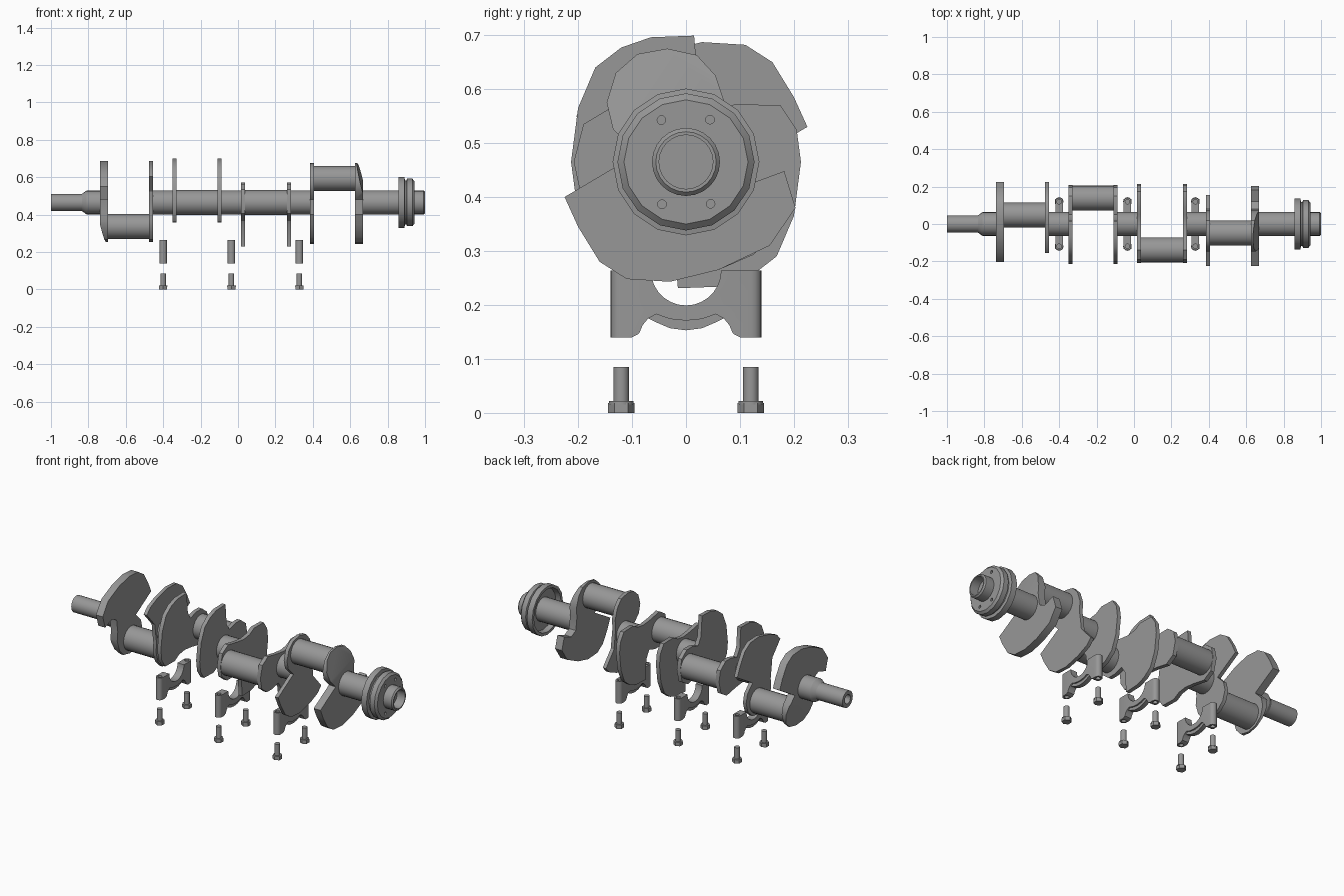
import bpy, bmesh, math
from mathutils import Vector

if "Cube" in bpy.data.objects:
    bpy.data.objects.remove(bpy.data.objects["Cube"])

AXIS = 0.465   # height of the crank axis
steel = bpy.data.materials.new("dark_steel")
steel.diffuse_color = (0.31, 0.31, 0.31, 1)
steel.use_nodes = True
steel.node_tree.nodes["Principled BSDF"].inputs["Base Color"].default_value = steel.diffuse_color


def finish(bm, name, smooth=True):
    bmesh.ops.recalc_face_normals(bm, faces=bm.faces)
    me = bpy.data.meshes.new(name)
    bm.to_mesh(me)
    bm.free()
    me.materials.append(steel)
    ob = bpy.data.objects.new(name, me)
    bpy.context.collection.objects.link(ob)
    if smooth:
        bpy.ops.object.select_all(action='DESELECT')
        ob.select_set(True)
        bpy.context.view_layer.objects.active = ob
        bpy.ops.object.shade_smooth_by_angle(angle=math.radians(32))
    return ob


def lathe(name, profile, y=0.0, z=AXIS, sides=24):
    """Revolve (x, radius) points about an axis along x."""
    bm = bmesh.new()
    vs = [bm.verts.new((x, 0, r)) for x, r in profile]
    es = [bm.edges.new(p) for p in zip(vs, vs[1:])]
    bmesh.ops.spin(bm, geom=vs + es, cent=(0, 0, 0), axis=(1, 0, 0),
                   angle=math.tau, steps=sides, use_duplicate=False)
    bmesh.ops.remove_doubles(bm, verts=bm.verts, dist=1e-5)
    bmesh.ops.translate(bm, verts=bm.verts, vec=(0, y, z))
    return finish(bm, name)


def extrude_yz(pts, x0, x1):
    bm = bmesh.new()
    f = bm.faces.new([bm.verts.new((x0, y, z)) for y, z in pts])
    r = bmesh.ops.extrude_face_region(bm, geom=[f])
    bmesh.ops.translate(bm, vec=(x1 - x0, 0, 0),
                        verts=[v for v in r['geom'] if isinstance(v, bmesh.types.BMVert)])
    bmesh.ops.recalc_face_normals(bm, faces=bm.faces)
    return bm


def web(name, pts, x0, x1, flip=1, chamfer=0):
    """Crank web; flip=-1 turns it half round, chamfer gives the sloped outer side."""
    bm = extrude_yz([(flip * y, flip * z) for y, z in pts], x0, x1)
    if chamfer:
        u = Vector((0, -0.34, 0.94)) * flip
        co = Vector((x1 if chamfer > 0 else x0, 0, 0)) + u * 0.09
        no = (Vector((chamfer * 0.12, 0, 0)) + u * 0.03).normalized()
        bmesh.ops.bisect_plane(bm, geom=bm.verts[:] + bm.edges[:] + bm.faces[:],
                               plane_co=co, plane_no=no, clear_outer=True)
        bmesh.ops.holes_fill(bm, edges=[e for e in bm.edges if e.is_boundary], sides=0)
    bmesh.ops.translate(bm, verts=bm.verts, vec=(0, 0, AXIS))
    return finish(bm, name)


def cone(bm, sides, r, z0, z1, x=0, y=0):
    g = bmesh.ops.create_cone(bm, cap_ends=True, segments=sides, radius1=r, radius2=r, depth=z1 - z0)
    bmesh.ops.translate(bm, verts=g['verts'], vec=(x, y, (z0 + z1) / 2))


def cut(ob, bm):
    cutter = finish(bm, ob.name + "_cutter", False)
    cutter.hide_render = True
    m = ob.modifiers.new("holes", 'BOOLEAN')
    m.object, m.operation, m.solver = cutter, 'DIFFERENCE', 'EXACT'
    with bpy.context.temp_override(object=ob, active_object=ob):
        bpy.ops.object.modifier_move_to_index(modifier=m.name, index=0)
        bpy.ops.object.modifier_apply(modifier=m.name)
    bpy.data.objects.remove(cutter)


# Snout with centre hole, main journals
lathe("snout", [(-0.95, 0), (-0.95, 0.025), (-1, 0.025), (-1, 0.046), (-0.835, 0.046),
                (-0.81, 0.063), (-0.72, 0.063), (-0.72, 0)])
for i, (a, b) in enumerate([(-0.465, -0.34), (-0.1, 0.025), (0.275, 0.4)]):
    lathe(f"main_journal_{i + 1}", [(a, 0), (a, 0.065), (b, 0.065), (b, 0)])
lathe("rear_journal", [(0.65, 0), (0.65, 0.065), (0.885, 0.065), (0.885, 0)])

# Rear flange with hollow back and groove
flange = lathe("rear_flange", [
    (0.885, 0), (0.885, 0.115), (0.857, 0.12), (0.857, 0.136), (0.89, 0.136), (0.893, 0.118),
    (0.9, 0.118), (0.904, 0.127), (0.932, 0.127), (0.943, 0.115), (0.943, 0)], sides=16)
# Hollow hub on the flange
lathe("rear_hub", [(0.94, 0), (0.94, 0.063), (0.993, 0.063), (1, 0.056), (1, 0.05), (0.95, 0.05), (0.95, 0)])

# Six bolt holes in the flange face
for k in range(6):
    a = k * math.pi / 3 + 0.007
    bm = bmesh.new()
    cone(bm, 12, 0.008, 0.922, 0.96, 0.09 * math.cos(a), 0.09 * math.sin(a))
    for v in bm.verts:
        v.co = (v.co.z, v.co.x, v.co.y + AXIS)
    cut(flange, bm)

# Crank pins: x range and offset from the axis
for i, (a, b, y, z) in enumerate([(-0.7, -0.46, 0.048, -0.128), (-0.345, -0.095, 0.138, 0),
                                  (0.02, 0.28, -0.138, 0), (0.395, 0.631, -0.048, 0.128)]):
    lathe(f"crank_pin_{i + 1}", [(a, 0), (a, 0.067), (b, 0.067), (b, 0)], y, AXIS + z)

# Web outlines: rounded pin end, notch, off-centre counterweight fan
pin_end = [(0.08, -0.02), (0.07, 0.05), (0.075, 0.1), (0.055, 0.16), (0.02, 0.198), (-0.035, 0.21),
           (-0.09, 0.2), (-0.13, 0.165), (-0.147, 0.11), (-0.135, 0.06), (-0.09, 0.015)]
fan = [(-0.225, -0.065), (-0.2, -0.12), (-0.16, -0.185), (-0.11, -0.217), (-0.03, -0.222), (0.06, -0.2)]
end_web = pin_end + fan + [(0.155, -0.155), (0.203, -0.085), (0.182, -0.017), (0.12, -0.04)]
inner_web = pin_end + fan + [(0.125, -0.172), (0.156, -0.14), (0.085, -0.06)]
mid_web = [(0.213, 0), (0.205, 0.06), (0.175, 0.105), (0.09, 0.107), (0.05, 0.085), (0, 0.078),
           (-0.06, 0.085), (-0.14, 0.1), (-0.19, 0.07), (-0.208, 0), (-0.195, -0.06), (-0.15, -0.095),
           (-0.1, -0.095), (-0.05, -0.08), (-0.025, -0.12), (-0.015, -0.234), (0.065, -0.231),
           (0.12, -0.212), (0.168, -0.175), (0.2, -0.1)]
web("web_1", end_web, -0.737, -0.695, -1, -1)
web("web_2", inner_web, -0.475, -0.455, -1)
web("web_3", mid_web, -0.35, -0.328, -1)
web("web_4", mid_web, -0.11, -0.088, -1)
web("web_5", mid_web, 0.015, 0.037)
web("web_6", mid_web, 0.262, 0.284)
web("web_7", inner_web, 0.386, 0.406)
web("web_8", end_web, 0.626, 0.668, 1, 1)

# Bearing cap profile: saddle, arched underside, feet
saddle = [(0.065 * math.cos(a * math.pi / 14), 0.264 - 0.065 * math.sin(a * math.pi / 14))
          for a in range(7)] + [(0, 0.199)]
half = [(0.14, 0.264)] + saddle
under = [(0, 0.171), (0.03, 0.174), (0.055, 0.183), (0.07, 0.175), (0.08, 0.163), (0.087, 0.147),
         (0.1, 0.14), (0.14, 0.14)]
outline = half + [(-y, z) for y, z in reversed(half[:-1])] + \
    [(-y, z) for y, z in reversed(under[1:])] + under
rib = [(-0.07, 0.175), (-0.058, 0.169), (-0.03, 0.157), (0, 0.153), (0.03, 0.157), (0.058, 0.169),
       (0.07, 0.175), (0.055, 0.185), (0, 0.175), (-0.055, 0.185)]
for i, cx in enumerate((-0.4, -0.035, 0.328)):
    bm = extrude_yz(outline, cx - 0.02, cx + 0.02)
    # Round the outer vertical edges, making bolt bosses
    edges = [e for e in bm.edges if all(abs(abs(v.co.y) - 0.14) < 1e-4 for v in e.verts)
             and abs(e.verts[0].co.z - e.verts[1].co.z) > 0.05]
    bmesh.ops.bevel(bm, geom=edges, offset=0.019, segments=4, profile=0.5, affect='EDGES')
    cap = finish(bm, f"bearing_cap_{i + 1}")
    finish(extrude_yz(rib, cx - 0.012, cx + 0.012), f"cap_rib_{i + 1}")
    holes = bmesh.new()
    for s in (-1, 1):
        cone(holes, 16, 0.012, 0.1, 0.3, cx, s * 0.119)
    cut(cap, holes)
    # Bolts: hex head, washer face, shank
    for s, side in ((-1, "front"), (1, "back")):
        bm = bmesh.new()
        cone(bm, 6, 0.0245, 0, 0.018, cx, s * 0.12)
        cone(bm, 16, 0.023, 0.016, 0.022, cx, s * 0.12)
        cone(bm, 16, 0.0145, 0.02, 0.085, cx, s * 0.12)
        finish(bm, f"cap_bolt_{i + 1}_{side}")
